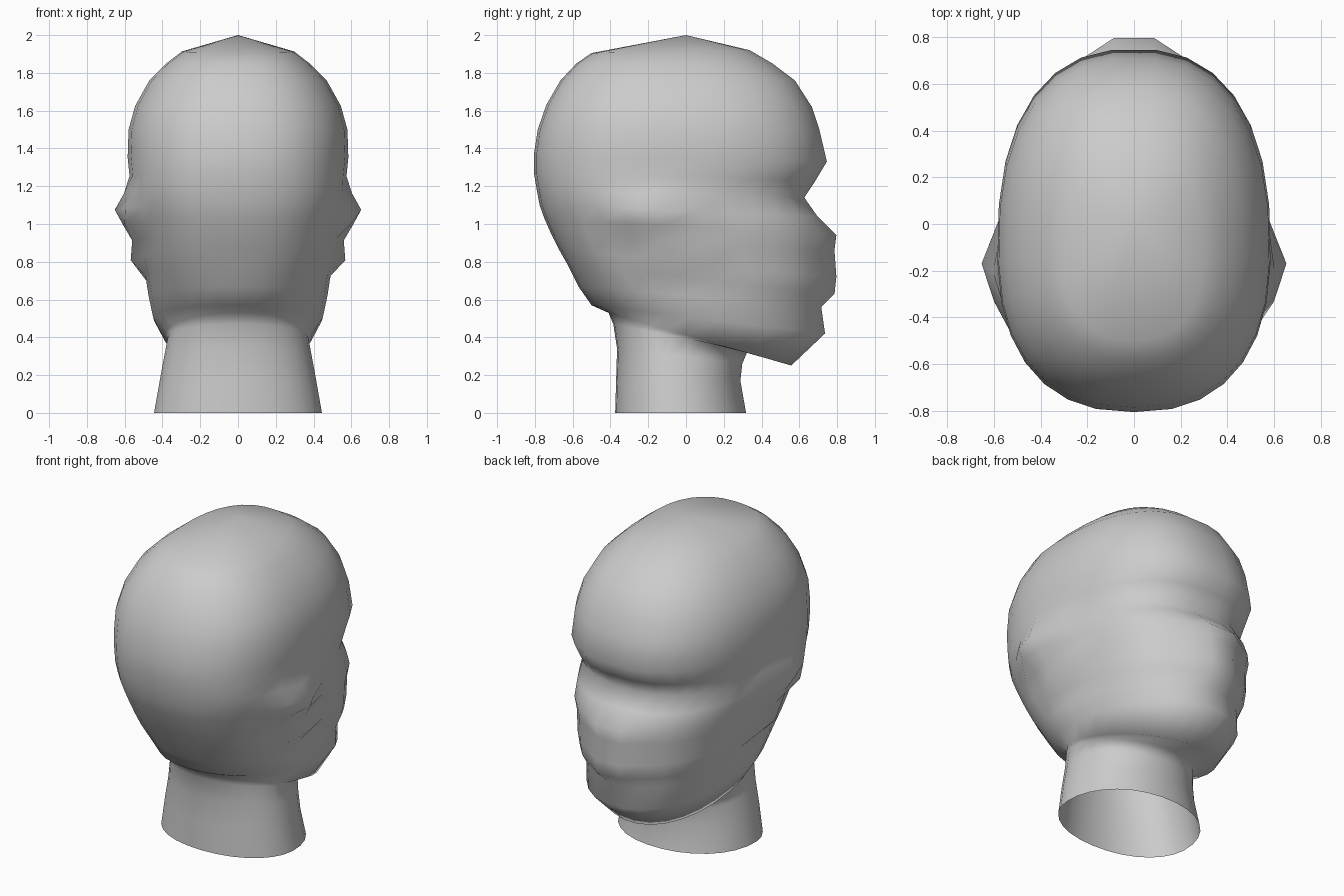
import bpy
import bmesh
import math
from mathutils import Vector

default_cube = bpy.data.objects.get("Cube")
if default_cube:
    bpy.data.objects.remove(default_cube, do_unlink=True)

SEGMENTS = 29  # odd: one column at the nape, one flat facet along the face

# Cross-sections from neck to crown:
# back height, back y, face height, face y, half width
RINGS = [
    (0, -.375, 0, .32, .445),
    (.17, -.37, .17, .29, .415),
    (.34, -.365, .26, .30, .39),
    (.47, -.385, .33, .33, .37),
    (.53, -.41, .25, .56, .39),
    (.57, -.5, .42, .74, .45),
    (.67, -.57, .56, .72, .475),
    (.79, -.63, .63, .74, .49),
    (.87, -.675, .72, .75, .51),
    (.95, -.715, .86, .74, .53),
    (1.03, -.75, .94, .75, .55),
    (1.1, -.775, 1.04, .70, .565),
    (1.18, -.79, 1.14, .63, .57),
    (1.27, -.805, 1.23, .69, .575),
    (1.37, -.805, 1.33, .75, .585),
    (1.5, -.785, 1.5, .71, .58),
    (1.63, -.74, 1.62, .67, .545),
    (1.76, -.665, 1.76, .58, .47),
    (1.85, -.58, 1.85, .46, .38),
    (1.905, -.5, 1.92, .34, .3),
]

# Ear swellings: y, z, radius along y, radius along z, outward push
EARS = [
    (-.22, 1.05, .17, .14, .10),
    (-.04, .85, .22, .09, .08),
]


def signed_power(value, power):
    return math.copysign(abs(value) ** power, value)


def ear_push(y, z):
    """Outward offset of the side of the head around the ears."""
    push = 0
    for ey, ez, ry, rz, height in EARS:
        distance = math.hypot((y - ey) / ry, (z - ez) / rz)
        push = max(push, height * max(0, 1 - distance ** 2))
    return push


def ring_point(ring, index):
    """One point of an egg-shaped, tilted cross-section."""
    back_z, back_y, face_z, face_y, half_width = ring
    angle = math.tau * index / SEGMENTS
    is_skull = face_z > .6
    power = 2 / 2.4 if is_skull else 2 / 2.1
    middle = back_y + .45 * (face_y - back_y)
    reach = middle - back_y if math.cos(angle) > 0 else face_y - middle
    x = half_width * signed_power(math.sin(angle), power)
    y = middle - reach * signed_power(math.cos(angle), power)
    z = back_z + (face_z - back_z) * (y - back_y) / (face_y - back_y)
    # nose and lips stand out from the flat centre of the face
    if .6 < face_z < 1 and abs(angle - math.pi) < .2:
        y += .05
    # ears stand out from the sides
    if is_skull and abs(x) > .4:
        x += math.copysign(ear_push(y, z), x)
    return Vector((x, y, z))


# One continuous skin, open under the neck
bm = bmesh.new()
loops = [[bm.verts.new(ring_point(ring, i)) for i in range(SEGMENTS)]
         for ring in RINGS]
for lower, upper in zip(loops, loops[1:]):
    for i in range(SEGMENTS):
        j = (i + 1) % SEGMENTS
        bm.faces.new((lower[i], lower[j], upper[j], upper[i]))

# Pointed crown
apex = bm.verts.new((0, 0, 2))
for i in range(SEGMENTS):
    bm.faces.new((loops[-1][i], loops[-1][(i + 1) % SEGMENTS], apex))
bmesh.ops.recalc_face_normals(bm, faces=bm.faces)
for face in bm.faces:
    face.smooth = True

mesh = bpy.data.meshes.new("head_and_neck")
bm.to_mesh(mesh)
bm.free()

# Plain grey surface
grey = bpy.data.materials.new("light_grey")
grey.use_nodes = True
colour = (.6, .6, .6, 1)
grey.diffuse_color = colour
grey.node_tree.nodes["Principled BSDF"].inputs["Base Color"].default_value = colour
mesh.materials.append(grey)

head = bpy.data.objects.new("head_and_neck", mesh)
bpy.context.collection.objects.link(head)
